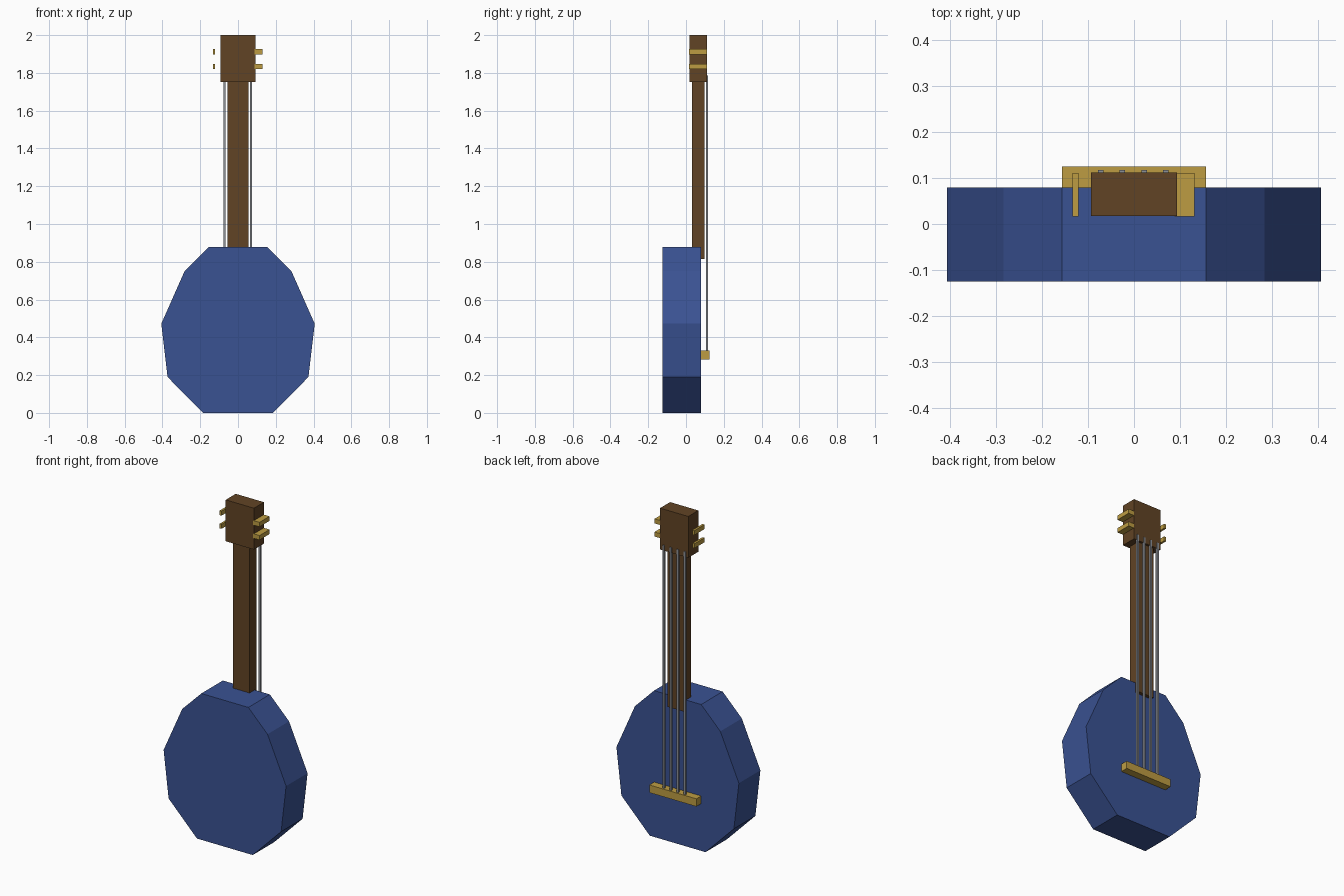
import bpy, bmesh

if "Cube" in bpy.data.objects:
    bpy.data.objects.remove(bpy.data.objects["Cube"])


def material(name, rgb):
    m = bpy.data.materials.new(name)
    m.diffuse_color = (*rgb, 1.0)
    m.use_nodes = True
    m.node_tree.nodes["Principled BSDF"].inputs["Base Color"].default_value = m.diffuse_color
    return m


blue = material("blue", (0.042, 0.084, 0.29))
brown = material("dark_brown", (0.120, 0.057, 0.018))
gold = material("gold", (0.51, 0.335, 0.055))
grey = material("string_grey", (0.27, 0.285, 0.31))


def finish(bm, name, mat):
    bmesh.ops.recalc_face_normals(bm, faces=bm.faces)
    mesh = bpy.data.meshes.new(name)
    bm.to_mesh(mesh)
    bm.free()
    mesh.materials.append(mat)
    obj = bpy.data.objects.new(name, mesh)
    bpy.context.collection.objects.link(obj)


def box(name, mat, xs, ys, zs):
    """Box given by its (min, max) range on each axis."""
    bm = bmesh.new()
    bmesh.ops.create_cube(bm, size=1)
    for v in bm.verts:
        v.co = [r[0] if c < 0 else r[1] for c, r in zip(v.co, (xs, ys, zs))]
    finish(bm, name, mat)


# Ten-sided body: half outline mirrored, then extruded front to back
half = [(0.185, 0), (0.373, 0.19), (0.406, 0.472), (0.283, 0.75), (0.156, 0.877)]
outline = half + [(-x, z) for x, z in reversed(half)]
bm = bmesh.new()
face = bm.faces.new([bm.verts.new((x, -0.1245, z)) for x, z in outline])
ext = bmesh.ops.extrude_face_region(bm, geom=[face])
bmesh.ops.translate(bm, vec=(0, 0.2035, 0),
                    verts=[g for g in ext["geom"] if isinstance(g, bmesh.types.BMVert)])
finish(bm, "body", blue)

# Neck and headstock
box("neck", brown, (-0.055, 0.055), (0.031, 0.099), (0.815, 1.76))
box("headstock", brown, (-0.0935, 0.0935), (0.0175, 0.112), (1.752, 2.0))

# Bridge
box("bridge", gold, (-0.156, 0.156), (0.075, 0.1245), (0.283, 0.329))

# Strings
for i in range(4):
    x = -0.072 + i * 0.047
    box(f"string_{i + 1}", grey, (x - 0.006, x + 0.006), (0.105, 0.117), (0.3, 1.785))

# Tuning pegs: short free-standing ones on the left, longer ones on the right
for i, z in enumerate((1.833, 1.912)):
    for side, xs in (("left", (-0.1335, -0.1205)), ("right", (0.088, 0.131))):
        box(f"peg_{side}_{i + 1}", gold, xs, (0.0165, 0.111), (z - 0.0135, z + 0.0135))
